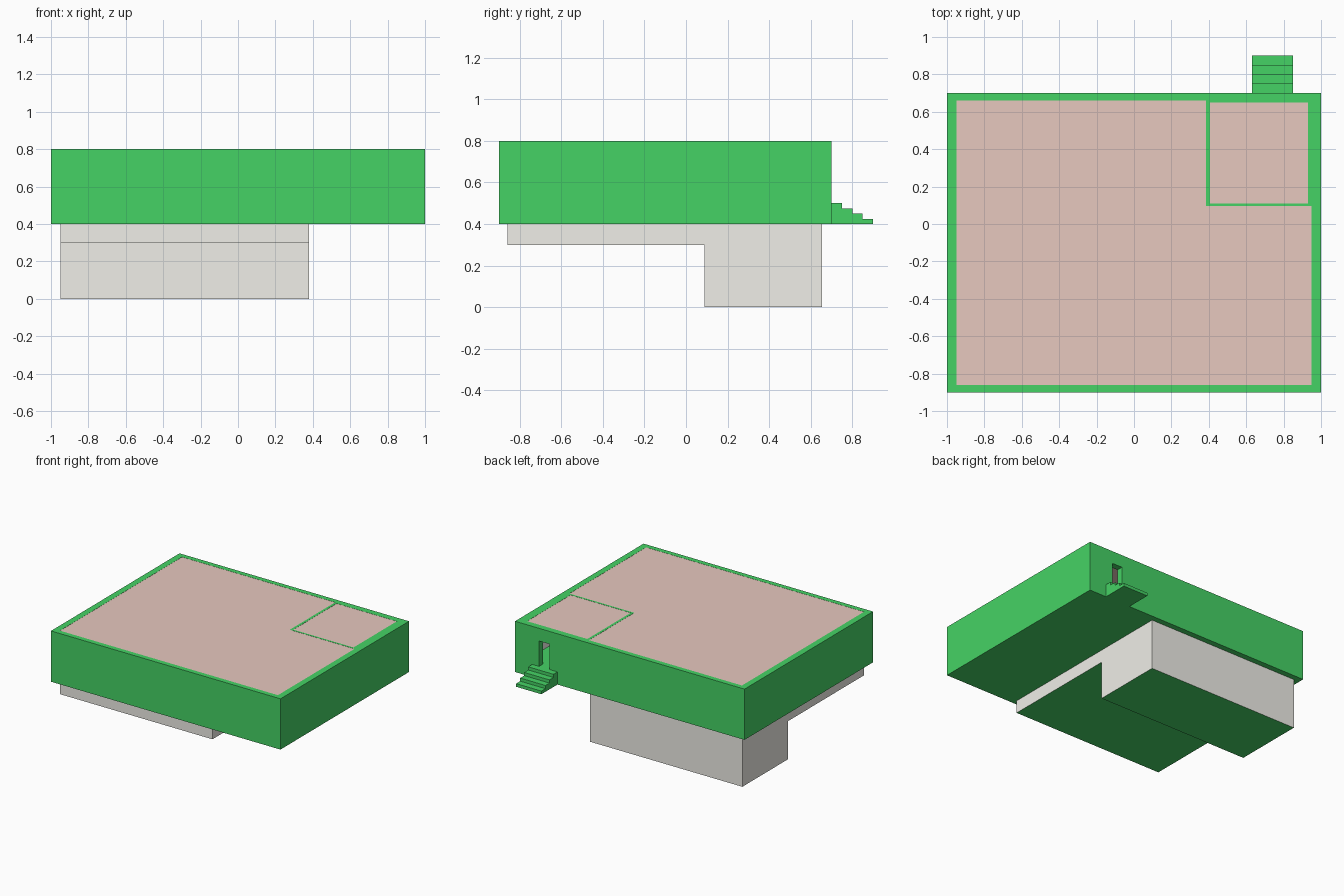
import bpy, bmesh
from mathutils import Vector

if "Cube" in bpy.data.objects:
    bpy.data.objects.remove(bpy.data.objects["Cube"])


def material(name, rgb):
    m = bpy.data.materials.new(name)
    m.diffuse_color = (*rgb, 1)
    m.use_nodes = True
    m.node_tree.nodes["Principled BSDF"].inputs["Base Color"].default_value = m.diffuse_color
    return m


GREEN = material("green", (0.06, 0.65, 0.13))
PINK = material("pink", (0.80, 0.58, 0.52))
BEIGE = material("beige", (0.87, 0.86, 0.81))


def finish(name, bm, *mats):
    me = bpy.data.meshes.new(name)
    bm.to_mesh(me)
    bm.free()
    for m in mats:
        me.materials.append(m)
    ob = bpy.data.objects.new(name, me)
    bpy.context.collection.objects.link(ob)
    return ob


def box(name, lo, hi, mat=GREEN):
    bm = bmesh.new()
    lo, hi = Vector(lo), Vector(hi)
    bmesh.ops.create_cube(bm, size=1)
    for v in bm.verts:
        v.co = (lo + hi) / 2 + v.co * (hi - lo)
    return finish(name, bm, mat)


def sheet(name, x0, x1, y0, y1, z, mat):
    bm = bmesh.new()
    bm.faces.new([bm.verts.new(p) for p in
                  ((x0, y0, z), (x1, y0, z), (x1, y1, z), (x0, y1, z))])
    return finish(name, bm, mat)


def cut(target, name, lo, hi):
    cutter = box(name, lo, hi)
    cutter.hide_render = True
    mod = target.modifiers.new(name, 'BOOLEAN')
    mod.operation = 'DIFFERENCE'
    mod.solver = 'EXACT'
    mod.object = cutter
    bpy.context.view_layer.objects.active = target
    bpy.ops.object.modifier_apply(modifier=name)
    bpy.data.objects.remove(cutter)


def extrude_x(name, profile, x0, x1, closed, *mats):
    """Extrude a (y, z) profile along x; an open profile leaves its last side open."""
    bm = bmesh.new()
    a = [bm.verts.new((x0, y, z)) for y, z in profile]
    b = [bm.verts.new((x1, y, z)) for y, z in profile]
    n = len(profile)
    for i in range(n if closed else n - 1):
        j = (i + 1) % n
        bm.faces.new((a[i], a[j], b[j], b[i]))
    bm.faces.new(a[::-1])
    bm.faces.new(b)
    bmesh.ops.recalc_face_normals(bm, faces=bm.faces)
    bm.normal_update()
    if len(mats) > 1:
        for f in bm.faces:
            f.material_index = int(abs(f.normal.z) > 0.9)
    return finish(name, bm, *mats)


# outer walls: hollow hall and entry room, lower-level opening, back doorway
shell = box("outer_walls", (-1, -0.9, 0.4), (1, 0.7, 0.8))
cut(shell, "hall_space", (-0.95, -0.86, 0.41), (0.385, 0.66, 0.9))
cut(shell, "side_space", (0.38, -0.86, 0.41), (0.95, 0.095, 0.9))
cut(shell, "room_space", (0.405, 0.11, 0.5), (0.93, 0.65, 0.9))
cut(shell, "lower_opening", (-0.95, -0.86, 0.3), (0.38, 0.655, 0.5))
cut(shell, "doorway", (0.70, 0.6, 0.5), (0.79, 0.8, 0.7))

# lower level: shallow floor stepping down to a deep section
extrude_x("lower_level",
          [(-0.86, 0.4), (-0.86, 0.3), (0.09, 0.3), (0.09, 0), (0.655, 0), (0.655, 0.4)],
          -0.95, 0.38, False, BEIGE, GREEN)

# ceilings
sheet("hall_ceiling", -0.95, 0.385, -0.86, 0.66, 0.799, PINK)
sheet("side_ceiling", 0.385, 0.95, -0.86, 0.095, 0.799, PINK)
sheet("room_ceiling", 0.405, 0.93, 0.11, 0.65, 0.799, PINK)

# beige lining of the entry room, seen through the doorway
box("room_front_lining", (0.405, 0.11, 0.5), (0.93, 0.112, 0.798), BEIGE)
for side, x in (("left", 0.405), ("right", 0.928)):
    box("room_%s_lining" % side, (x, 0.112, 0.5), (x + 0.002, 0.65, 0.798), BEIGE)

# entrance steps
steps = [(0.7, 0.4)]
for i in range(4):
    z = 0.5 - 0.025 * i
    steps += [(0.7 + 0.05 * i, z), (0.75 + 0.05 * i, z)]
steps.append((0.9, 0.4))
extrude_x("entrance_steps", steps, 0.63, 0.85, True, GREEN)
